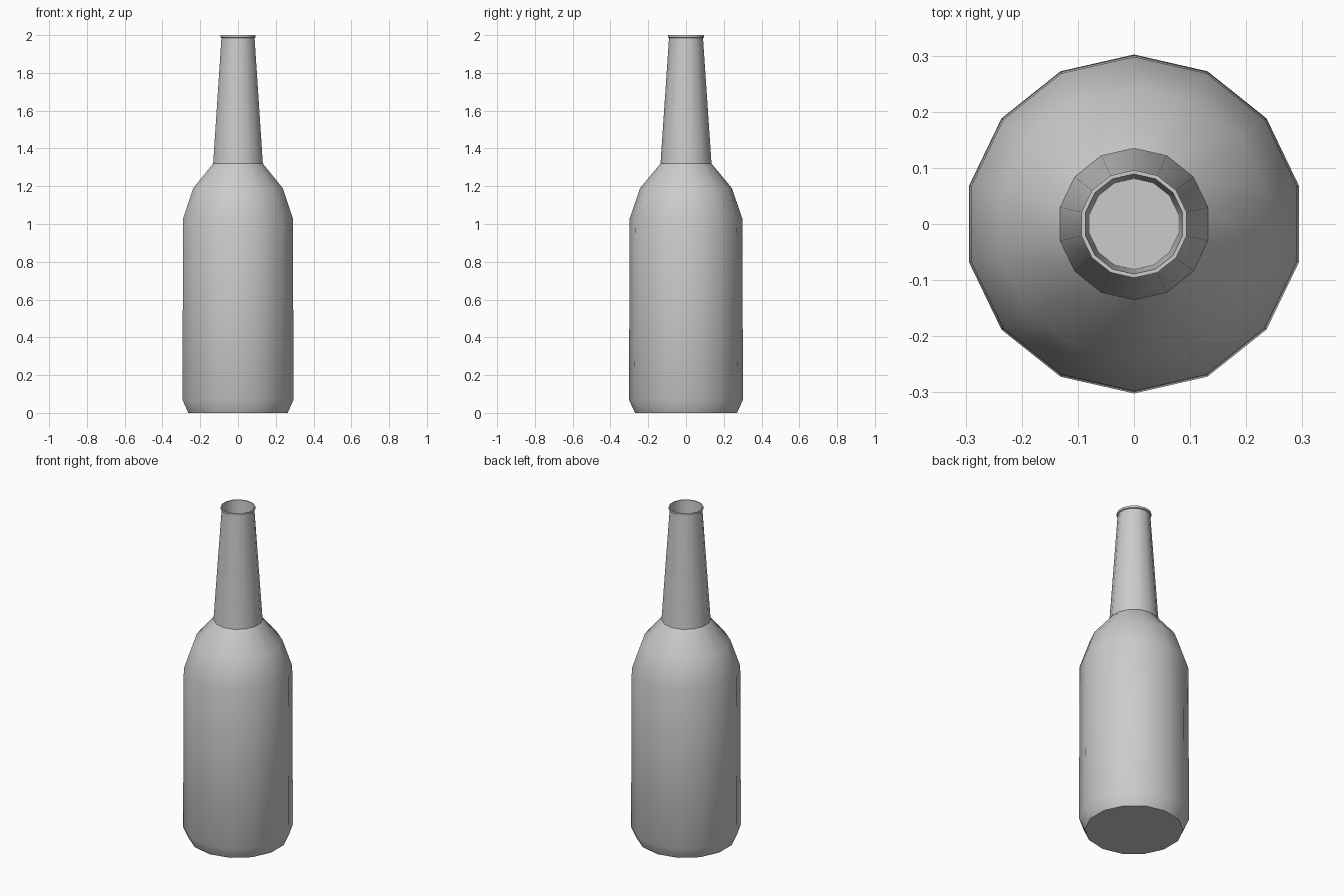
import bpy, bmesh, math

if "Cube" in bpy.data.objects:
    bpy.data.objects.remove(bpy.data.objects["Cube"])

SIDES = 14


def lathe(name, profile, cap_start=False, cap_end=False):
    """Revolve (radius, z) points around z, with a corner on the y axis."""
    bm = bmesh.new()
    rings = []
    for r, z in profile:
        ring = []
        for i in range(SIDES):
            a = math.pi / 2 + 2 * math.pi * i / SIDES
            ring.append(bm.verts.new((r * math.cos(a), r * math.sin(a), z)))
        rings.append(ring)
    for low, high in zip(rings, rings[1:]):
        for i in range(SIDES):
            j = (i + 1) % SIDES
            bm.faces.new((low[i], low[j], high[j], high[i]))
    if cap_start:
        bm.faces.new(rings[0][::-1])
    if cap_end:
        bm.faces.new(rings[-1])
    mesh = bpy.data.meshes.new(name)
    bm.to_mesh(mesh)
    bm.free()
    obj = bpy.data.objects.new(name, mesh)
    bpy.context.collection.objects.link(obj)
    bpy.ops.object.select_all(action='DESELECT')
    obj.select_set(True)
    bpy.context.view_layer.objects.active = obj
    bpy.ops.object.shade_smooth_by_angle(angle=math.radians(30))
    return obj


# Whole bottle: base, body, shoulder, neck, lip, then the recessed mouth
lathe("bottle", [
    (0.27, 0.0), (0.302, 0.07), (0.298, 1.03), (0.243, 1.19),
    (0.135, 1.32), (0.09, 1.985), (0.096, 1.988), (0.096, 2.0),
    (0.089, 2.0), (0.081, 1.85),
], cap_start=True, cap_end=True)
